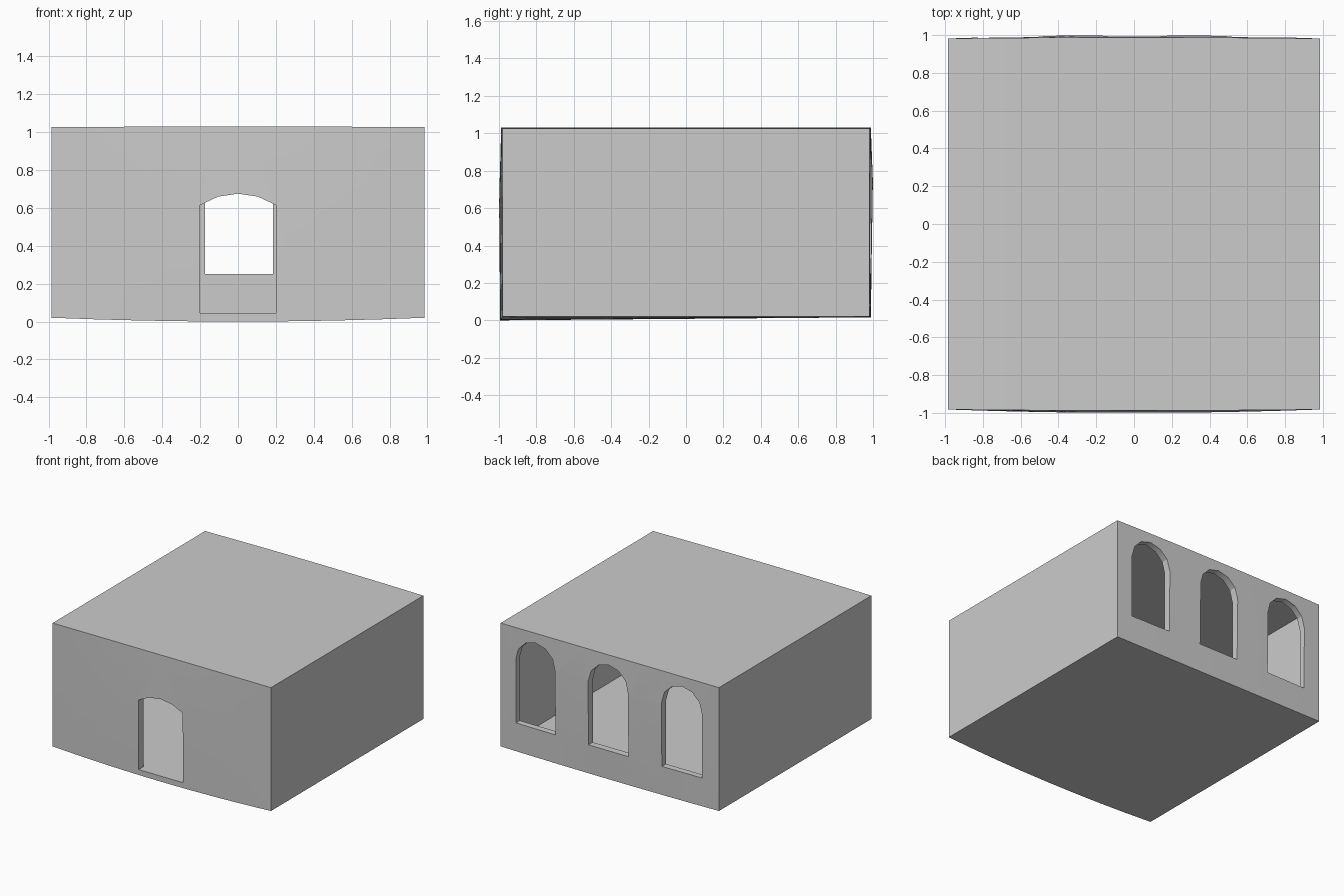
import bpy, bmesh, math

if "Cube" in bpy.data.objects:
    bpy.data.objects.remove(bpy.data.objects["Cube"])

# Outer shell: box with gently bowed front and back walls
HX, HY, TOP = 0.985, 0.982, 1.03
bm = bmesh.new()
bmesh.ops.create_cube(bm, size=2)

def slice_at(co, no):
    bmesh.ops.bisect_plane(bm, geom=bm.verts[:] + bm.edges[:] + bm.faces[:],
                           plane_co=co, plane_no=no)

for i in range(1, 8):
    slice_at((-1 + i / 4, 0, 0), (1, 0, 0))
slice_at((0, 0, 0), (0, 0, 1))

for v in bm.verts:
    u, side, level = v.co
    bow = 1 - u * u
    front = side < 0
    if level < -0.5:
        z = 0.02 - (0.02 * bow if front else 0.004 * bow)
        amount = 0.012 if front else 0.006
    elif level > 0.5:
        z = TOP - 0.004 * (1 - bow)
        amount = 0.006
    else:
        # crease line rises from front to back along the sides
        z = 0.615 if front else 0.745
        amount = 0.018
    v.co = (u * HX, side * (HY + amount * bow), z)

def make_object(name, b):
    bmesh.ops.recalc_face_normals(b, faces=b.faces[:])
    mesh = bpy.data.meshes.new(name)
    b.to_mesh(mesh)
    b.free()
    obj = bpy.data.objects.new(name, mesh)
    bpy.context.collection.objects.link(obj)
    return obj

room = make_object("room_shell", bm)

def arch_cutter(name, cx, half, bottom, spring, rise, y0, y1, segs):
    """Upright arched profile extruded along y."""
    b = bmesh.new()
    pts = [(cx - half, bottom), (cx + half, bottom)]
    radius = (half * half + rise * rise) / (2 * rise)
    spread = math.asin(min(1, half / radius))
    for i in range(segs + 1):
        a = spread - 2 * spread * i / segs
        pts.append((cx + radius * math.sin(a),
                    spring + rise - radius + radius * math.cos(a)))
    face = b.faces.new([b.verts.new((x, y0, z)) for x, z in pts])
    ext = bmesh.ops.extrude_face_region(b, geom=[face])
    for g in ext["geom"]:
        if isinstance(g, bmesh.types.BMVert):
            g.co.y = y1
    return make_object(name, b)

# Hollow interior
b = bmesh.new()
bmesh.ops.create_cube(b, size=1)
for v in b.verts:
    v.co = (v.co.x * 1.87, v.co.y * 1.87, 0.045 if v.co.z < 0 else 0.98)
cutters = [make_object("interior_cutter", b)]

# Doorway in front, three arched windows at the back
cutters.append(arch_cutter("door_cutter", 0, 0.2, 0.0455, 0.615, 0.06, -1.2, -0.8, 4))
for i in (-1, 0, 1):
    cutters.append(arch_cutter("window_cutter", 0.005 + 0.66 * i, 0.18,
                               0.25, 0.77, 0.18, 0.8, 1.2, 6))

bpy.context.view_layer.objects.active = room
room.select_set(True)
for c in cutters:
    c.hide_render = True
    mod = room.modifiers.new("cut", 'BOOLEAN')
    mod.operation = 'DIFFERENCE'
    mod.solver = 'EXACT'
    mod.object = c
    bpy.ops.object.modifier_apply(modifier=mod.name)
for c in cutters:
    bpy.data.objects.remove(c)

bpy.ops.object.select_all(action='DESELECT')
room.select_set(True)
bpy.ops.object.shade_smooth_by_angle(angle=math.radians(30))
